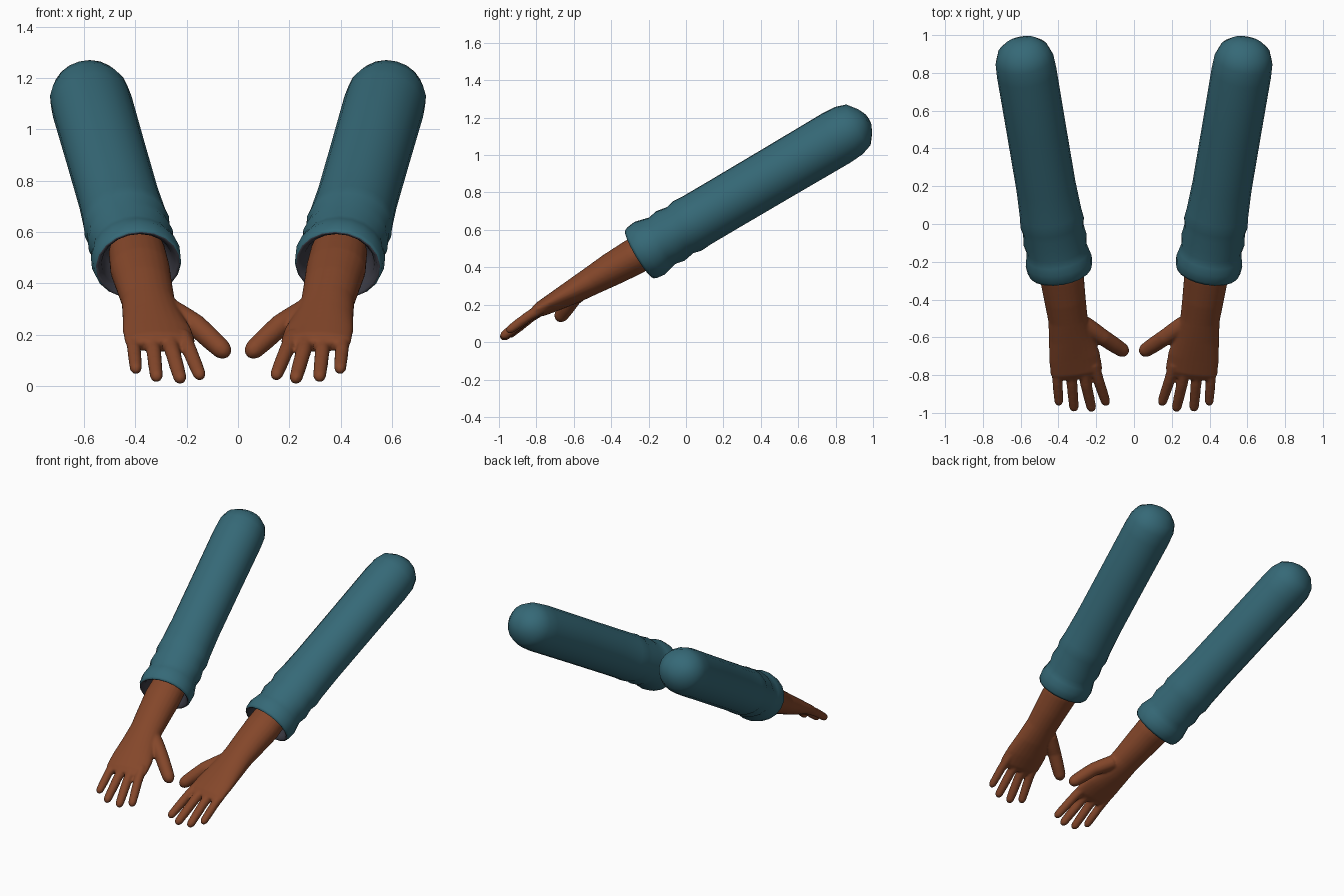
import bpy, bmesh, math
from mathutils import Vector

cube = bpy.data.objects.get("Cube")
if cube:
    bpy.data.objects.remove(cube, do_unlink=True)


def material(name, rgb):
    mat = bpy.data.materials.new(name)
    mat.use_nodes = True
    mat.diffuse_color = (*rgb, 1)
    mat.node_tree.nodes["Principled BSDF"].inputs["Base Color"].default_value = (*rgb, 1)
    return mat


TEAL = material("teal knit", (0.036, 0.141, 0.184))
LINING = material("dark cuff lining", (0.045, 0.045, 0.06))
SKIN = material("brown skin", (0.23, 0.062, 0.023))


def tube(bm, rings, sides, axis=None, lining_rings=0):
    """Loft elliptical rings given as (centre, half width, half height)."""
    loops = []
    for i, (c, w, h) in enumerate(rings):
        a, b = rings[max(i - 1, 0)][0], rings[min(i + 1, len(rings) - 1)][0]
        d = (axis or (b - a)).normalized()
        u = d.cross(Vector((0, 0, 1))).normalized()
        v = u.cross(d)
        angles = [math.tau * k / sides for k in range(sides)]
        loops.append([bm.verts.new(c + u * w * math.cos(t) + v * h * math.sin(t))
                      for t in angles])
    for i, (lo, hi) in enumerate(zip(loops, loops[1:])):
        for k in range(sides):
            n = (k + 1) % sides
            f = bm.faces.new((lo[k], lo[n], hi[n], hi[k]))
            f.material_index = int(i < lining_rings)
    start = bm.faces.new(loops[0][::-1])
    start.material_index = int(lining_rings > 0)
    bm.faces.new(loops[-1])


def finish(bm, name, side, mats):
    """Mirror to the wanted side and make a smooth object."""
    for v in bm.verts:
        v.co.x *= side
    bmesh.ops.recalc_face_normals(bm, faces=bm.faces)
    for f in bm.faces:
        f.smooth = True
    mesh = bpy.data.meshes.new(name)
    bm.to_mesh(mesh)
    bm.free()
    obj = bpy.data.objects.new(name, mesh)
    bpy.context.collection.objects.link(obj)
    for m in mats:
        mesh.materials.append(m)
    return obj


# Sleeve: (y of ring centre, half width, half height), lining first, shoulder last
SLEEVE = [(-.14, .115, .105), (-.225, .14, .125), (-.245, .155, .14),
          (-.248, .166, .150), (-.235, .173, .157), (-.195, .177, .163),
          (-.16, .168, .153), (-.127, .160, .143), (-.083, .170, .153),
          (-.03, .162, .142), (.007, .170, .153), (.06, .164, .149),
          (.2, .158, .149), (.5, .158, .150), (.8, .159, .152),
          (.87, .155, .147), (.92, .134, .128), (.955, .092, .076),
          (.972, .045, .035)]
SLEEVE_AXIS = Vector((.17, 1, .59))

# Forearm and palm: centre, half width, half height
FOREARM = [(.395, -.15, .53, .11, .095), (.382, -.28, .455, .117, .098),
           (.365, -.40, .388, .110, .089), (.35, -.50, .33, .105, .077),
           (.335, -.60, .272, .117, .066), (.316, -.70, .217, .136, .052),
           (.304, -.78, .175, .139, .040), (.30, -.815, .155, .125, .025)]

# Digits: root, middle and tip centres with root radius
DIGITS = [((.215, -.74, .195), (.187, -.83, .135), (.150, -.94, .045), .031),
          ((.272, -.74, .2), (.254, -.85, .13), (.226, -.97, .032), .032),
          ((.335, -.74, .2), (.328, -.85, .13), (.318, -.97, .038), .031),
          ((.410, -.74, .2), (.405, -.84, .14), (.398, -.94, .068), .029),
          ((.265, -.53, .295), (.165, -.60, .237), (.062, -.668, .142), .047)]


def digit(bm, root, mid, tip, r):
    a, b, c = Vector(root), Vector(mid), Vector(tip)
    end = (c - b).normalized()
    stops = [(a, 1), (a.lerp(b, .5), .98), (b, .93), (b.lerp(c, .55), .9),
             (c, .82), (c + end * r * .5, .62), (c + end * r * .8, .25)]
    tube(bm, [(p, r * k, r * k) for p, k in stops], 14)


for side, label in ((1, "left"), (-1, "right")):
    # Knitted sleeve with folds, dark lining and rounded shoulder
    bm = bmesh.new()
    origin = Vector((.432, 0, .617))
    tube(bm, [(origin + SLEEVE_AXIS * y, w, h) for y, w, h in SLEEVE],
         20, SLEEVE_AXIS, lining_rings=3)
    finish(bm, label + "_sleeve", side, [TEAL, LINING])

    # Forearm, palm and digits fused into one skin
    bm = bmesh.new()
    tube(bm, [(Vector(r[:3]), r[3], r[4]) for r in FOREARM], 24)
    for d in DIGITS:
        digit(bm, *d)
    hand = finish(bm, label + "_hand", side, [SKIN])
    fuse = hand.modifiers.new("fuse", 'REMESH')
    fuse.mode = 'VOXEL'
    fuse.voxel_size = .007
    fuse.use_smooth_shade = True
    soften = hand.modifiers.new("soften", 'SMOOTH')
    soften.factor = .5
    soften.iterations = 8
